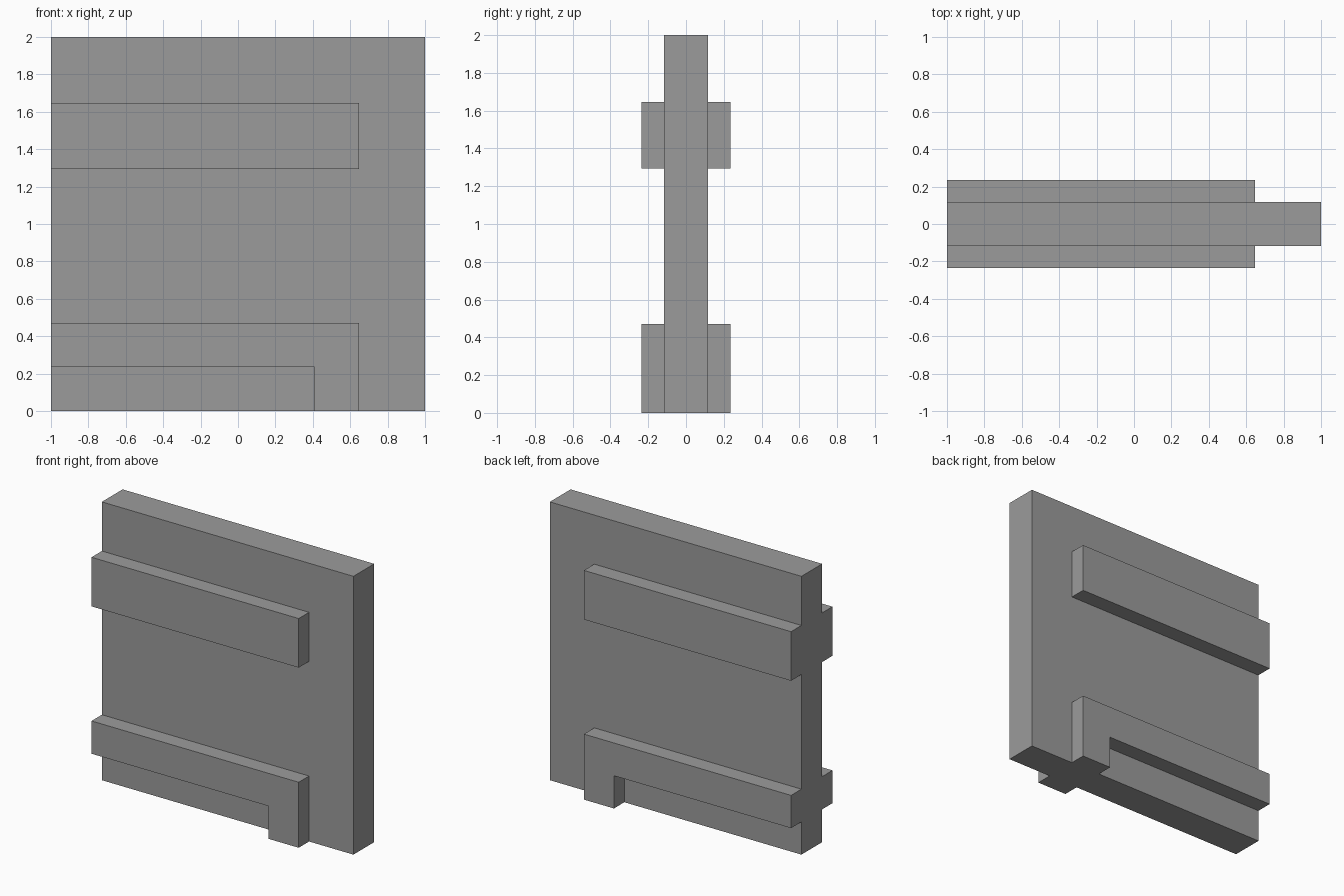
import bpy
import bmesh

cube = bpy.data.objects.get("Cube")
if cube:
    bpy.data.objects.remove(cube, do_unlink=True)

U = 2 / 17  # modelling unit: the panel is 17 units wide and tall

grey = bpy.data.materials.new("mid_grey")
grey.use_nodes = True
colour = (0.33, 0.33, 0.33, 1)
grey.diffuse_color = colour
grey.node_tree.nodes["Principled BSDF"].inputs["Base Color"].default_value = colour


def slab(name, outline, y0, y1):
    """Extrude an (x, z) outline, given in units from the lower -x corner, from y0 to y1."""
    bm = bmesh.new()
    face = bm.faces.new([bm.verts.new((x * U - 1, y0 * U, z * U)) for x, z in outline])
    extruded = bmesh.ops.extrude_face_region(bm, geom=[face])["geom"]
    verts = [v for v in extruded if isinstance(v, bmesh.types.BMVert)]
    bmesh.ops.translate(bm, verts=verts, vec=(0, (y1 - y0) * U, 0))
    bmesh.ops.recalc_face_normals(bm, faces=bm.faces)
    mesh = bpy.data.meshes.new(name)
    bm.to_mesh(mesh)
    bm.free()
    mesh.materials.append(grey)
    obj = bpy.data.objects.new(name, mesh)
    bpy.context.collection.objects.link(obj)
    return obj


def box(x0, x1, z0, z1):
    return [(x0, z0), (x1, z0), (x1, z1), (x0, z1)]


# Main panel
slab("panel", box(0, 17, 0, 17), -1, 1)

# Upper rail and lower rail with its foot, on both faces of the panel
lower = [(0, 2), (11.97, 2), (11.97, 0), (14, 0), (14, 4), (0, 4)]
for side, s in (("front", -1), ("back", 1)):
    slab(side + "_upper_rail", box(0, 14, 11, 14), s, 2 * s)
    slab(side + "_lower_rail", lower, s, 2 * s)
